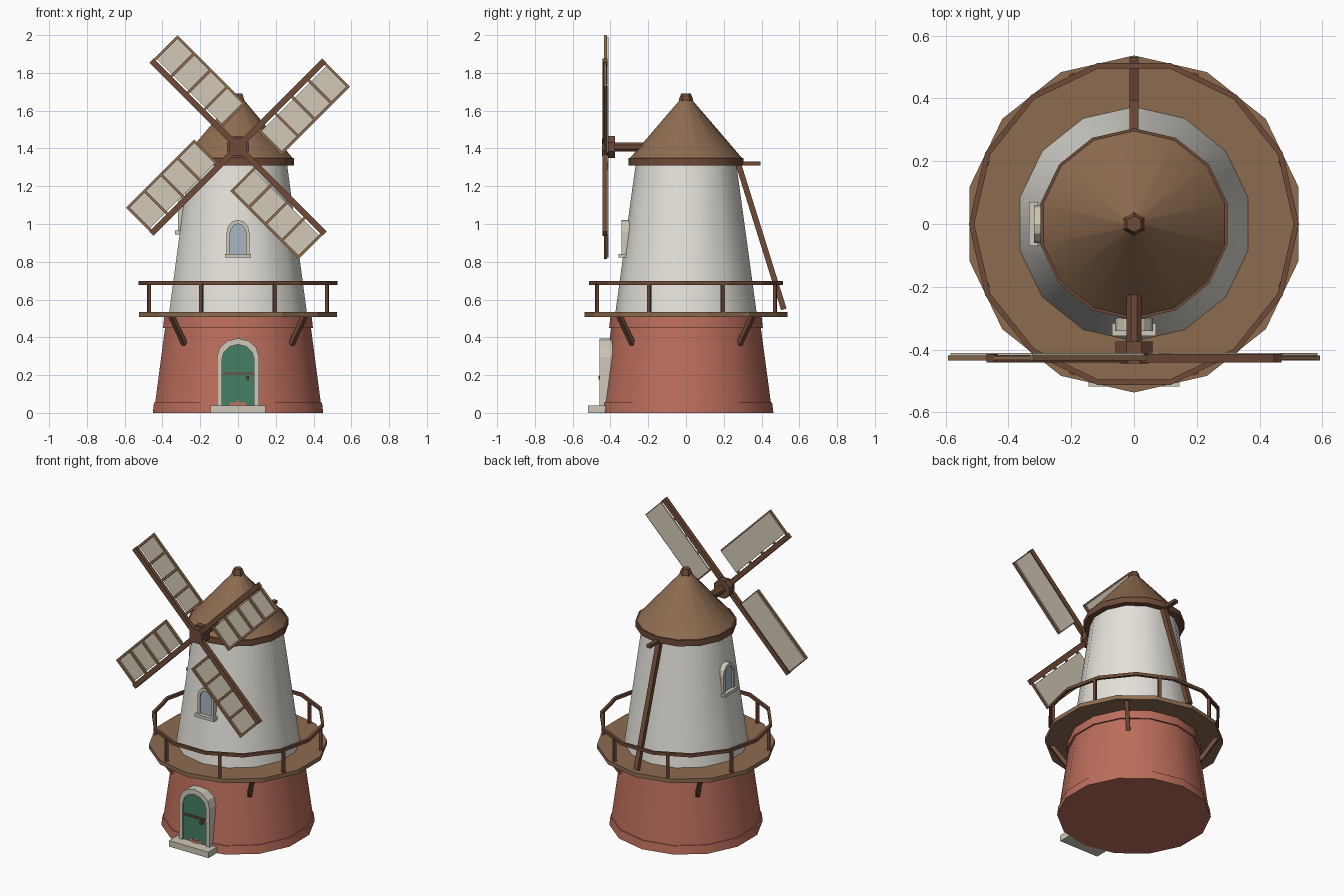
import bpy, bmesh
from math import sin, cos, pi, radians, tau
from mathutils import Vector, Matrix

if "Cube" in bpy.data.objects:
    bpy.data.objects.remove(bpy.data.objects["Cube"])

def mat(name, r, g, b):
    m = bpy.data.materials.new(name)
    m.diffuse_color = (r, g, b, 1)
    m.use_nodes = True
    m.node_tree.nodes["Principled BSDF"].inputs["Base Color"].default_value = m.diffuse_color
    return m

BRICK = mat("brick", .50, .155, .105)
PLASTER = mat("plaster", .78, .76, .70)
WOOD = mat("wood", .27, .15, .08)
DARK = mat("dark_wood", .16, .07, .04)
STONE = mat("stone", .62, .58, .48)
GREEN = mat("green_paint", .06, .21, .13)
CLOTH = mat("sail_cloth", .65, .59, .48)
GLASS = mat("glass", .40, .47, .56)
N = 14
HUB_Z = 1.407

def finish(name, bm, m, smooth=False):
    bmesh.ops.recalc_face_normals(bm, faces=bm.faces)
    me = bpy.data.meshes.new(name)
    bm.to_mesh(me)
    bm.free()
    me.materials.append(m)
    if smooth:
        me.shade_smooth()
        me.set_sharp_from_angle(angle=radians(32))
    ob = bpy.data.objects.new(name, me)
    bpy.context.collection.objects.link(ob)
    return ob

def lathe(name, profile, m, n=N, start=pi / 2, closed=False, smooth=True, matrix=Matrix()):
    """Revolve (radius, z) points; closed profiles make rings, open ones get caps."""
    bm = bmesh.new()
    rings = [[bm.verts.new(matrix @ Vector((r * cos(start + i * tau / n), r * sin(start + i * tau / n), z)))
              for i in range(n)] for r, z in profile]
    pairs = list(zip(rings, rings[1:]))
    if closed:
        pairs.append((rings[-1], rings[0]))
    else:
        bm.faces.new(rings[0])
        bm.faces.new(rings[-1])
    for a, b in pairs:
        for i in range(n):
            j = (i + 1) % n
            bm.faces.new((a[i], a[j], b[j], b[i]))
    return finish(name, bm, m, smooth)

def beam(name, a, b, w, t, side, m):
    """Square bar from a to b, w wide along side and t thick."""
    a, b = Vector(a), Vector(b)
    d = b - a
    x = d.normalized()
    y = Vector(side).normalized()
    z = x.cross(y)
    rot = Matrix((x * d.length, y * w, z * t)).transposed().to_4x4()
    bm = bmesh.new()
    bmesh.ops.create_cube(bm, size=1, matrix=Matrix.Translation((a + b) / 2) @ rot)
    return finish(name, bm, m)

def box(name, x0, x1, y0, y1, z0, z1, m):
    yc, zc = (y0 + y1) / 2, (z0 + z1) / 2
    return beam(name, (x0, yc, zc), (x1, yc, zc), y1 - y0, z1 - z0, (0, 1, 0), m)

def arch(hw, z0, spring, top):
    arc = [(hw * cos(i * pi / 6), spring + (top - spring) * sin(i * pi / 6)) for i in range(7)]
    return [(hw, z0)] + arc + [(-hw, z0)]

def arch_panel(name, pts, y0, y1, m):
    bm = bmesh.new()
    f = bm.faces.new([bm.verts.new((x, y0, z)) for x, z in pts])
    ext = bmesh.ops.extrude_face_region(bm, geom=[f], use_keep_orig=True)
    vs = [v for v in ext["geom"] if isinstance(v, bmesh.types.BMVert)]
    bmesh.ops.translate(bm, verts=vs, vec=(0, y1 - y0, 0))
    return finish(name, bm, m)

def arch_frame(name, outer, inner, y0, y1, m):
    bm = bmesh.new()
    loops = [[bm.verts.new((x, y, z)) for x, z in pts]
             for pts, y in ((outer, y0), (inner, y0), (inner, y1), (outer, y1))]
    k = len(outer)
    for a, b in zip(loops, loops[1:] + loops[:1]):
        for i in range(k - 1):
            bm.faces.new((a[i], a[i + 1], b[i + 1], b[i]))
    for i in (0, k - 1):
        bm.faces.new([lp[i] for lp in loops])
    return finish(name, bm, m)

# Tower
lathe("brick_base", [(.45, .05), (.395, .46)], BRICK)
lathe("plinth", [(.463, 0), (.456, .055)], BRICK)
lathe("brick_band", [(.407, .45), (.40, .51)], BRICK)
lathe("white_tower", [(.374, .53), (.266, 1.32)], PLASTER)

# Cap
lathe("cap_rim", [(.305, 1.31), (.305, 1.35)], DARK)
lathe("cap_roof", [(.296, 1.35), (.03, 1.66)], WOOD)
lathe("finial", [(.038, 1.645), (.038, 1.66), (.026, 1.69)], DARK, n=6, smooth=False)

# Gallery with railing and brackets
lathe("gallery_deck", [(.537, .508), (.537, .535)], WOOD, smooth=False)
lathe("gallery_rail", [(.526, .677), (.526, .697), (.509, .697), (.509, .677)], DARK,
      start=0, closed=True, smooth=False)
for i in range(8):
    a = pi / 8 + i * pi / 4
    c, s = cos(a), sin(a)
    beam(f"rail_post_{i}", (.51 * c, .51 * s, .53), (.51 * c, .51 * s, .685), .018, .018, (-s, c, 0), DARK)
for i in range(4):
    a = pi / 4 + i * pi / 2
    c, s = cos(a), sin(a)
    beam(f"deck_bracket_{i}", (.40 * c, .40 * s, .365), (.50 * c, .50 * s, .515), .025, .025, (-s, c, 0), DARK)

# Tail pole
beam("tail_beam", (0, .22, 1.32), (0, .395, 1.32), .028, .02, (1, 0, 0), DARK)
beam("tail_pole", (0, .275, 1.325), (0, .518, .548), .03, .03, (1, 0, 0), DARK)

# Door
arch_frame("door_frame", arch(.112, .04, .295, .395), arch(.086, .04, .28, .362), -.458, -.38, STONE)
arch_panel("door", arch(.088, .04, .28, .364), -.447, -.38, GREEN)
box("door_strap", -.083, .083, -.454, -.444, .202, .214, DARK)
box("door_handle", .042, .058, -.464, -.444, .178, .196, DARK)
box("door_step", -.145, .145, -.518, -.41, 0, .04, STONE)

# Windows: front, and a higher one turned to the left side
def window(tag, face, z, turn):
    parts = [
        arch_frame(tag + "_window_frame", arch(.06, z, z + .125, z + .19),
                   arch(.042, z, z + .12, z + .168), -face, -face + .05, STONE),
        arch_panel(tag + "_window_glass", arch(.044, z, z + .12, z + .17), -face + .01, -face + .05, GLASS),
        box(tag + "_window_sill", -.07, .07, -face - .016, -face + .04, z - .01, z + .01, STONE)]
    for p in parts:
        p.rotation_euler.z = turn

window("front", .341, .832, 0)
window("left", .318, .955, -pi / 2)

# Shaft and hub
to_front = Matrix.Translation((0, 0, HUB_Z)) @ Matrix.Rotation(pi / 2, 4, 'X')
lathe("sail_shaft", [(.026, .17), (.026, .39)], DARK, n=8, start=pi / 8, matrix=to_front)
lathe("sail_hub", [(.063, .375), (.063, .412)], DARK, n=8, start=pi / 8, smooth=False, matrix=to_front)
lathe("hub_cap", [(.05, .41), (.05, .444)], DARK, n=8, start=pi / 8, smooth=False, matrix=to_front)

# Four sails: spar, lattice frame on one side, cloth behind
for k in range(4):
    a = pi / 4 + k * pi / 2
    u = Vector((cos(a), 0, sin(a)))
    v = Vector((sin(a), 0, -cos(a)))

    def P(s, t, y):
        return u * s + v * t + Vector((0, y, HUB_Z))

    beam(f"sail_spar_{k}", P(.03, 0, -.428), P(.648, 0, -.428), .032, .026, v, DARK)
    beam(f"sail_edge_{k}", P(.135, .186, -.427), P(.646, .186, -.427), .014, .015, v, WOOD)
    for i in range(5):
        s = .142 + i * .1242
        beam(f"sail_bar_{k}_{i}", P(s, .012, -.427), P(s, .19, -.427), .014, .014, u, WOOD)
    beam(f"sail_cloth_{k}", P(.14, .105, -.415), P(.642, .105, -.415), .158, .008, v, CLOTH)
